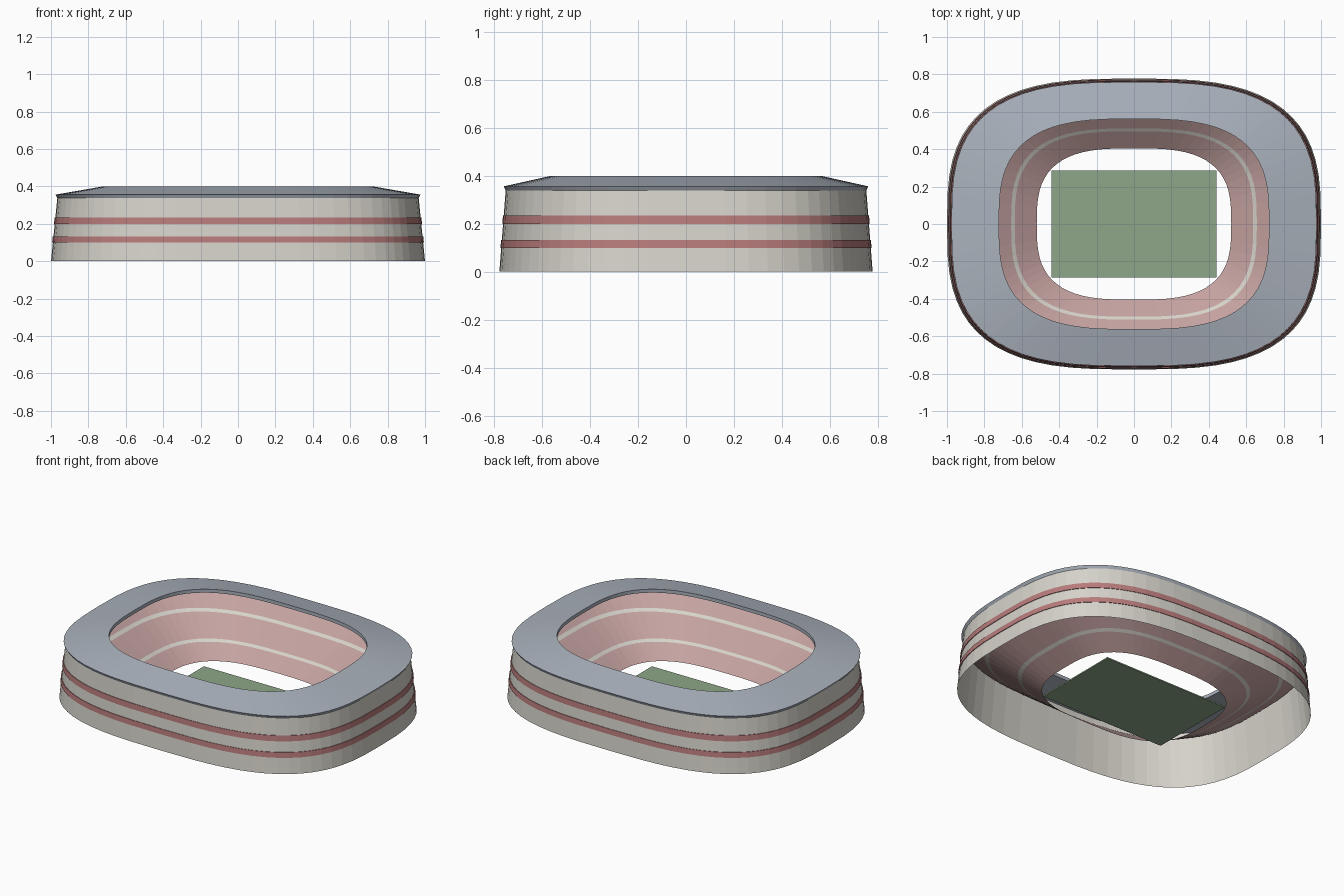
import bpy
import math

if "Cube" in bpy.data.objects:
    bpy.data.objects.remove(bpy.data.objects["Cube"], do_unlink=True)

SEGMENTS = 64
HALF_X, HALF_Y = 1.0, 0.778
POWER = 2 / 3          # squareness of the rounded plan


def material(name, rgb):
    m = bpy.data.materials.new(name)
    m.use_nodes = True
    m.diffuse_color = (*rgb, 1)
    m.node_tree.nodes["Principled BSDF"].inputs["Base Color"].default_value = (*rgb, 1)
    return m


CREAM = material("cream", (0.67, 0.65, 0.59))
RED = material("dusty red", (0.48, 0.2, 0.2))
PINK = material("seat pink", (0.55, 0.36, 0.35))
GREY = material("roof grey", (0.4, 0.44, 0.5))
GREEN = material("pitch green", (0.27, 0.39, 0.25))


def add_mesh(name, verts, faces, mats):
    mesh = bpy.data.meshes.new(name)
    mesh.from_pydata(verts, [], faces)
    for m in mats:
        mesh.materials.append(m)
    obj = bpy.data.objects.new(name, mesh)
    bpy.context.collection.objects.link(obj)
    return obj


def plan_point(i):
    a = 2 * math.pi * i / SEGMENTS
    c, s = math.cos(a), math.sin(a)
    return (HALF_X * math.copysign(abs(c) ** POWER, c),
            HALF_Y * math.copysign(abs(s) ** POWER, s))


def sweep(name, profile, mats, closed=False, stripes=()):
    """Carry a (scale, height) profile round the plan; stripes use the second material."""
    n = len(profile)
    verts = []
    for scale, z in profile:
        for i in range(SEGMENTS):
            x, y = plan_point(i)
            verts.append((x * scale, y * scale, z))
    faces, slots = [], []
    for j in range(n if closed else n - 1):
        k = (j + 1) % n
        for i in range(SEGMENTS):
            h = (i + 1) % SEGMENTS
            faces.append([j * SEGMENTS + i, j * SEGMENTS + h,
                          k * SEGMENTS + h, k * SEGMENTS + i])
            slots.append(1 if j in stripes else 0)
    obj = add_mesh(name, verts, faces, mats)
    obj.data.polygons.foreach_set("material_index", slots)
    return obj


def wall_scale(z):
    return 1 - 0.1 * z


# Outer facade, leaning slightly inward
sweep("outer_wall", [(wall_scale(z), z) for z in (0, 0.345)], [CREAM])

# Raised bands round the facade
for name, low, high in (("lower_band", 0.1, 0.133), ("upper_band", 0.2, 0.235)):
    sweep(name, [(wall_scale(low), low), (wall_scale(low) + 0.004, low),
                 (wall_scale(high) + 0.004, high), (wall_scale(high), high)], [RED])

# Raked seating with two pale walkways
bowl = [(k, 0.035 + 0.6 * (k - 0.52)) for k in (0.95, 0.842, 0.82, 0.657, 0.637, 0.52)]
sweep("seating_bowl", bowl, [PINK, CREAM], stripes=(1, 3))

# Sloping roof ring with outer and inner fascias
sweep("roof", [(0.966, 0.338), (0.976, 0.356), (0.722, 0.4), (0.722, 0.378)],
      [GREY], closed=True)

# Playing field
px, py, top = 0.44, 0.287, 0.008
corners = [(-px, -py), (px, -py), (px, py), (-px, py)]
add_mesh("pitch", [(x, y, z) for z in (0, top) for x, y in corners],
         [(3, 2, 1, 0), (4, 5, 6, 7)] +
         [(i, (i + 1) % 4, (i + 1) % 4 + 4, i + 4) for i in range(4)], [GREEN])
